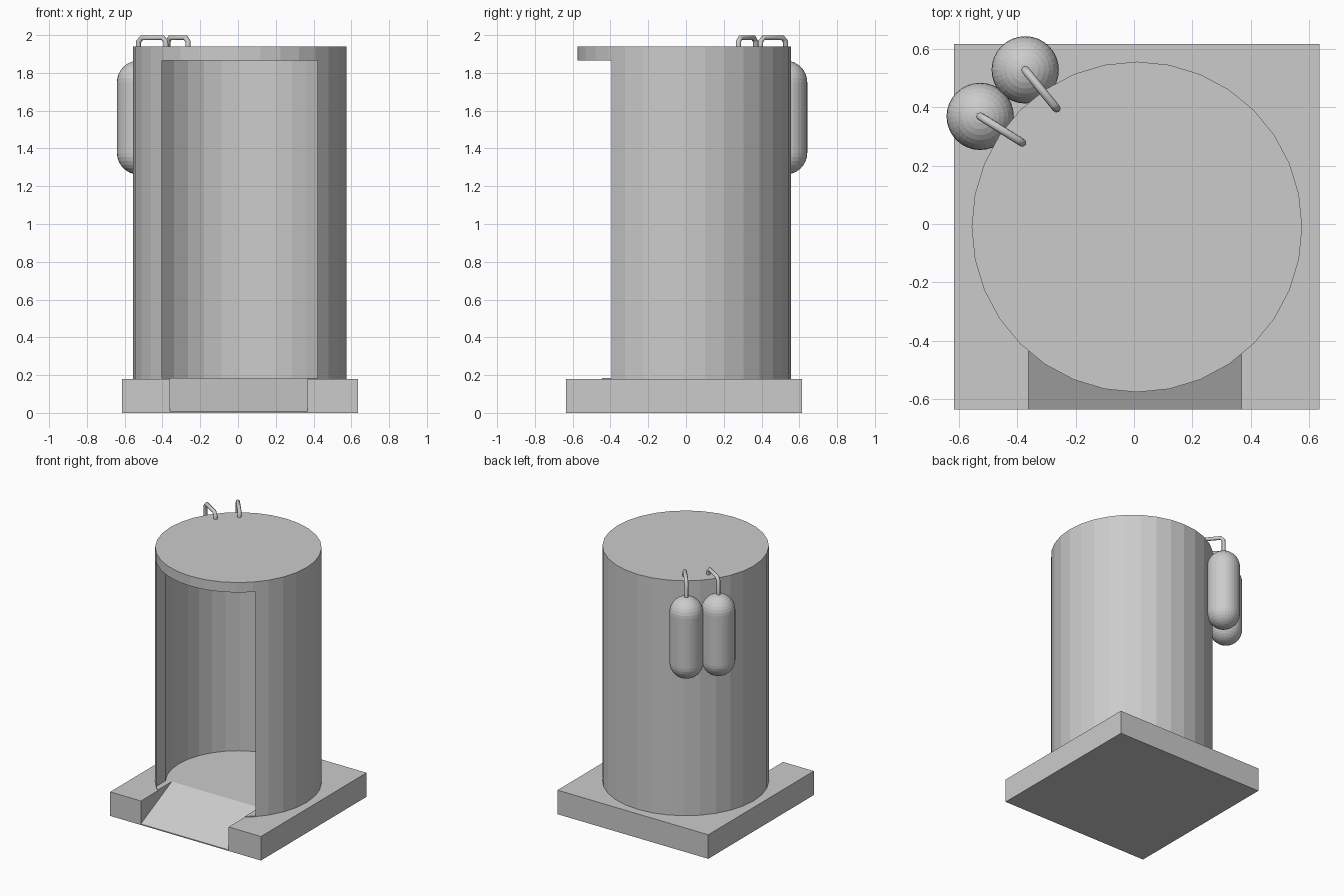
import bpy, bmesh
from math import cos, sin, pi
from mathutils import Vector

if "Cube" in bpy.data.objects:
    bpy.data.objects.remove(bpy.data.objects["Cube"])

CX, CY = 0.01, -0.01      # booth axis


def finish(bm, name):
    bmesh.ops.recalc_face_normals(bm, faces=bm.faces[:])
    me = bpy.data.meshes.new(name)
    bm.to_mesh(me)
    bm.free()
    ob = bpy.data.objects.new(name, me)
    bpy.context.collection.objects.link(ob)
    return ob


def prism(name, pts, offset):
    """Extrude a closed outline along an offset vector."""
    bm = bmesh.new()
    f = bm.faces.new([bm.verts.new(p) for p in pts])
    ext = bmesh.ops.extrude_face_region(bm, geom=[f])
    bmesh.ops.translate(bm, vec=Vector(offset),
                        verts=[v for v in ext['geom'] if isinstance(v, bmesh.types.BMVert)])
    return finish(bm, name)


def box(name, x0, x1, y0, y1, z0, z1):
    return prism(name, [(x0, y0, z0), (x1, y0, z0), (x1, y1, z0), (x0, y1, z0)], (0, 0, z1 - z0))


def drum(name, r, z0, z1, n=32):
    ring = [(CX + r * cos(2 * pi * i / n), CY + r * sin(2 * pi * i / n), z0) for i in range(n)]
    return prism(name, ring, (0, 0, z1 - z0))


def cut(ob, cutter):
    cutter.hide_render = True
    mod = ob.modifiers.new("cut", 'BOOLEAN')
    mod.operation, mod.solver, mod.object = 'DIFFERENCE', 'EXACT', cutter
    bpy.context.view_layer.objects.active = ob
    bpy.ops.object.modifier_apply(modifier=mod.name)


# Square base and round floor, both notched by the entry ramp
base = box("base", -0.615, 0.635, -0.635, 0.615, 0, 0.18)
floor = drum("floor", 0.565, 0.18, 0.186)
ramp_cutter = prism("ramp_cutter",
                    [(-0.36, -0.8, 0.008), (-0.36, -0.635, 0.008), (-0.36, -0.27, 0.186),
                     (-0.36, -0.27, 0.3), (-0.36, -0.8, 0.3)], (0.727, 0, 0))
cut(base, ramp_cutter)
cut(floor, ramp_cutter)

# Round booth with hollow inside, solid roof and front doorway
booth = drum("booth_shell", 0.565, 0.184, 1.94)
room_cutter = drum("room_cutter", 0.495, 0.1, 1.865)
door_cutter = box("door_cutter", CX - 0.412, CX + 0.412, -0.8, CY - 0.1, 0.1, 1.865)
cut(booth, room_cutter)
cut(booth, door_cutter)
for helper in (ramp_cutter, room_cutter, door_cutter):
    bpy.data.objects.remove(helper)


# Capsule tanks on the back left
def tank(name, x, y, r=0.115, z0=1.262, z1=1.865, n=32, k=8):
    arc = [i * pi / 2 / k for i in range(k + 1)]
    prof = [(r * sin(a), z0 + r - r * cos(a)) for a in arc]
    prof += [(r * cos(a), z1 - r + r * sin(a)) for a in arc]
    bm = bmesh.new()
    vs = [bm.verts.new((x + p, y, z)) for p, z in prof]
    es = [bm.edges.new(e) for e in zip(vs, vs[1:])]
    bmesh.ops.spin(bm, geom=vs + es, cent=(x, y, 0), axis=(0, 0, 1), angle=2 * pi, steps=n)
    bmesh.ops.remove_doubles(bm, verts=bm.verts[:], dist=1e-4)
    return finish(bm, name)


# Bent pipes from each tank onto the roof, with chamfered elbows
def pipe(name, a, b, r=0.014, top=1.986, c=0.02):
    a, b = Vector((*a, 0)), Vector((*b, 0))
    d = (b - a).normalized() * c
    up = Vector((0, 0, 1))
    path = [a + up * 1.84, a + up * (top - c), a + d + up * top,
            b - d + up * top, b + up * (top - c), b + up * 1.935]
    cu = bpy.data.curves.new(name, 'CURVE')
    cu.dimensions, cu.bevel_depth, cu.bevel_resolution, cu.use_fill_caps = '3D', r, 2, True
    sp = cu.splines.new('POLY')
    sp.points.add(len(path) - 1)
    for pt, co in zip(sp.points, path):
        pt.co = (*co, 1)
    ob = bpy.data.objects.new(name, cu)
    bpy.context.collection.objects.link(ob)


for side, at, to in (("left", (-0.526, 0.368), (-0.382, 0.278)),
                     ("rear", (-0.372, 0.527), (-0.265, 0.395))):
    tank(side + "_tank", *at)
    pipe(side + "_pipe", at, to)
